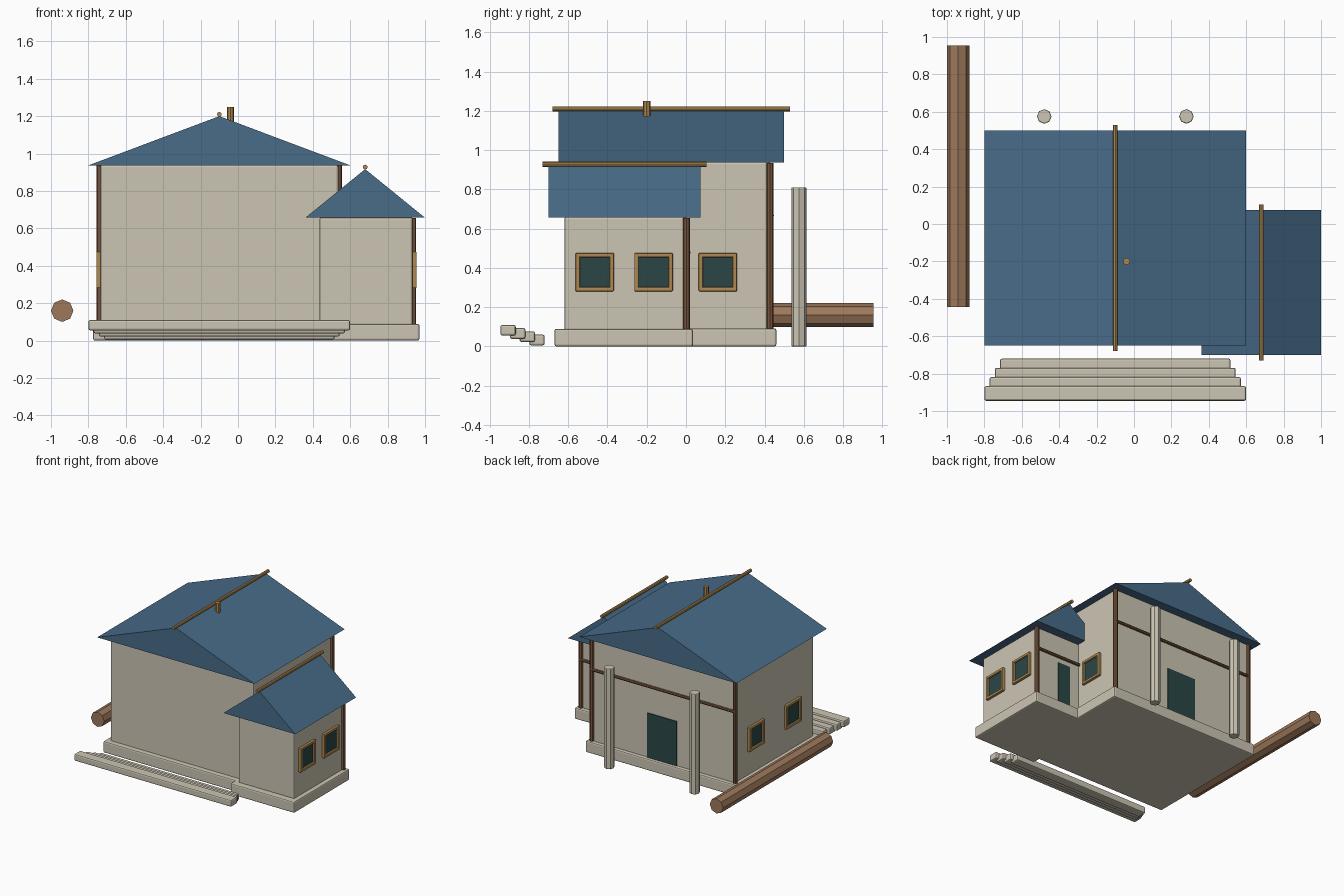
import bpy, math
from mathutils import Matrix

cube = bpy.data.objects.get("Cube")
if cube:
    bpy.data.objects.remove(cube, do_unlink=True)


def material(name, color):
    m = bpy.data.materials.new(name)
    m.use_nodes = True
    m.diffuse_color = (*color, 1)
    m.node_tree.nodes["Principled BSDF"].inputs["Base Color"].default_value = (*color, 1)
    return m


plaster = material("cream plaster", (0.60, 0.56, 0.45))
slate = material("blue roof", (0.065, 0.15, 0.25))
gold = material("golden wood", (0.43, 0.25, 0.08))
log_wood = material("log brown", (0.34, 0.19, 0.105))
dark_wood = material("dark timber", (0.19, 0.09, 0.045))
glass = material("dark teal", (0.024, 0.062, 0.062))


def add_mesh(name, verts, faces, mat, bevel=0):
    me = bpy.data.meshes.new(name)
    me.from_pydata(verts, [], faces)
    me.materials.append(mat)
    ob = bpy.data.objects.new(name, me)
    bpy.context.collection.objects.link(ob)
    if bevel:
        mod = ob.modifiers.new("soft edges", "BEVEL")
        mod.width = bevel
        mod.segments = 2
        mod.limit_method = "ANGLE"
        mod.angle_limit = math.radians(60)
    return ob


def box(name, x, y, z, mat, bevel=0):
    verts = [(a, b, c) for a in x for b in y for c in z]
    faces = [(0, 1, 3, 2), (4, 6, 7, 5), (0, 4, 5, 1),
             (2, 3, 7, 6), (0, 2, 6, 4), (1, 5, 7, 3)]
    return add_mesh(name, verts, faces, mat, bevel)


def pole(name, axis, start, end, center, radius, mat, bevel=0):
    """Octagonal pole along an axis; center gives the other two coordinates."""
    n = 8
    verts = []
    for t in (start, end):
        for i in range(n):
            a = math.tau * i / n
            p = [center[0] + radius * math.cos(a), center[1] + radius * math.sin(a)]
            p.insert("xyz".index(axis), t)
            verts.append(p)
    faces = [(i, (i + 1) % n, n + (i + 1) % n, n + i) for i in range(n)]
    faces += [tuple(reversed(range(n))), tuple(range(n, 2 * n))]
    if axis == "y":
        faces = [tuple(reversed(f)) for f in faces]
    return add_mesh(name, verts, faces, mat, bevel)


def gable_roof(name, x, y, z):
    mid = sum(x) / 2
    verts = [(px, py, pz) for py in y
             for px, pz in ((x[0], z[0]), (x[1], z[0]), (mid, z[1]))]
    faces = [(0, 1, 2), (3, 5, 4), (0, 3, 4, 1), (1, 4, 5, 2), (0, 2, 5, 3)]
    return add_mesh(name, verts, faces, slate)


def window(name, wall_x, side, y, z=0.378):
    """Four frame bars around a recessed pane on a side wall."""
    out, bar = 0.098, 0.022
    xs = sorted((wall_x - side * 0.01, wall_x + side * 0.02))
    for s, place in ((-1, "lower"), (1, "upper")):
        lo, hi = sorted((s * out, s * (out - bar)))
        box(f"{name}_{place}_rail", xs, (y - out, y + out), (z + lo, z + hi), gold, 0.006)
        box(f"{name}_{place}_stile", xs, (y + lo, y + hi), (z - out, z + out), gold, 0.006)
    pane = sorted((wall_x - side * 0.002, wall_x + side * 0.007))
    r = out - bar / 2
    box(f"{name}_pane", pane, (y - r, y + r), (z - r, z + r), glass)


# Foundations and walls
box("main_base", (-0.775, 0.575), (-0.61, 0.46), (0.0, 0.092), plaster, 0.01)
box("annex_base", (0.40, 0.97), (-0.67, 0.035), (0.0, 0.09), plaster, 0.01)
box("main_walls", (-0.737, 0.537), (-0.57, 0.43), (0.08, 0.94), plaster, 0.012)
box("annex_walls", (0.435, 0.935), (-0.62, 0.003), (0.08, 0.66), plaster, 0.012)

# Roofs with ridge poles and a short roof peg
gable_roof("main_roof", (-0.8, 0.6), (-0.65, 0.5), (0.937, 1.2))
gable_roof("annex_roof", (0.36, 1.0), (-0.70, 0.075), (0.657, 0.917))
pole("main_ridge_pole", "y", -0.68, 0.53, (-0.1, 1.21), 0.013, gold)
pole("annex_ridge_pole", "y", -0.73, 0.105, (0.68, 0.928), 0.013, gold)
pole("roof_peg", "z", 1.16, 1.25, (-0.04, -0.2), 0.019, gold)

# Corner posts and rear beams
for name, x, y, top in (("main_left_post", 0.538, 0.428, 0.935),
                        ("main_right_post", -0.738, 0.428, 0.935),
                        ("annex_post", 0.935, 0.003, 0.655)):
    pole(name, "z", 0.09, top, (x, y), 0.018, dark_wood)
pole("main_rear_beam", "x", -0.74, 0.54, (0.436, 0.667), 0.012, dark_wood)
pole("annex_rear_beam", "x", 0.53, 0.935, (0.012, 0.478), 0.012, dark_wood)

# Windows on the side walls
for i, y in enumerate((-0.465, -0.165)):
    window(f"annex_window_{i}", 0.935, 1, y)
window("main_left_window", 0.537, 1, 0.162)
for i, y in enumerate((-0.30, 0.17)):
    window(f"main_right_window_{i}", -0.737, -1, y)

# Rear doors
box("main_door", (-0.22, 0.04), (0.428, 0.437), (0.09, 0.45), glass)
box("annex_door", (0.625, 0.735), (0.0, 0.01), (0.09, 0.43), glass)

# Front steps, narrowing and lowering towards the house
for i in range(4):
    inset, y, z = i * 0.028, -0.945 + i * 0.049, 0.055 - i * 0.0165
    box(f"front_step_{i}", (-0.8 + inset, 0.6 - inset), (y, y + 0.078),
        (z, z + 0.055), plaster, 0.01)

# Free-standing rear pillars
for name, x in (("right_pillar", -0.48), ("left_pillar", 0.28)):
    pole(name, "z", 0.0, 0.81, (x, 0.575), 0.039, plaster, 0.006)

# Fallen log beside the house
pole("log", "y", -0.445, 0.955, (-0.94, 0.16), 0.06, log_wood)
